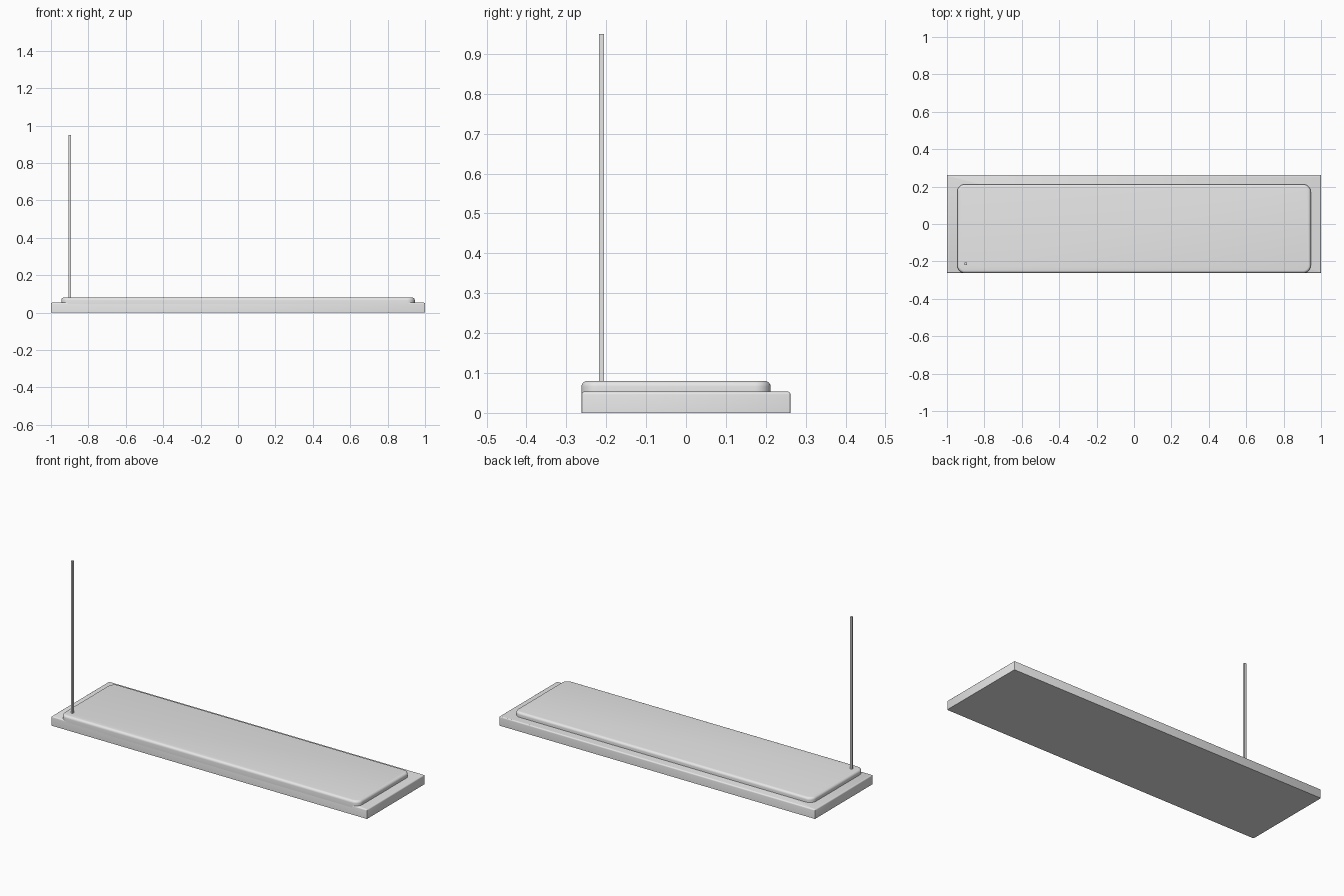
import bpy, bmesh

if "Cube" in bpy.data.objects:
    bpy.data.objects.remove(bpy.data.objects["Cube"])

grey = bpy.data.materials.new("plain_grey")
grey.diffuse_color = (0.8, 0.8, 0.8, 1)
grey.use_nodes = True
grey.node_tree.nodes["Principled BSDF"].inputs["Base Color"].default_value = grey.diffuse_color


def block(name, x, y, z, corner=0, corner_seg=1, top=0, top_seg=1):
    """Box from ranges, with rounded upright corners and a rounded top rim."""
    bm = bmesh.new()
    bmesh.ops.create_cube(bm, size=1)
    for v in bm.verts:
        for i, (lo, hi) in enumerate((x, y, z)):
            v.co[i] = lo if v.co[i] < 0 else hi
    if corner:
        upright = [e for e in bm.edges if abs(e.verts[0].co.z - e.verts[1].co.z) > 1e-5]
        bmesh.ops.bevel(bm, geom=upright, offset=corner, segments=corner_seg,
                        profile=0.5, affect='EDGES')
    if top:
        rim = [e for e in bm.edges if all(abs(v.co.z - z[1]) < 1e-5 for v in e.verts)]
        bmesh.ops.bevel(bm, geom=rim, offset=top, segments=top_seg,
                        profile=0.5, affect='EDGES')
    bmesh.ops.recalc_face_normals(bm, faces=bm.faces)
    mesh = bpy.data.meshes.new(name)
    bm.to_mesh(mesh)
    bm.free()
    mesh.materials.append(grey)
    ob = bpy.data.objects.new(name, mesh)
    bpy.context.collection.objects.link(ob)
    bpy.ops.object.select_all(action='DESELECT')
    ob.select_set(True)
    bpy.context.view_layer.objects.active = ob
    if corner or top:
        bpy.ops.object.shade_smooth_by_angle(angle=0.6)
    return ob


# wide base with a softened top edge
block("base_slab", (-1, 1), (-0.262, 0.262), (0, 0.053),
      corner=0.004, corner_seg=2, top=0.007, top_seg=4)

# raised platform, flush with the front of the base
block("raised_platform", (-0.945, 0.945), (-0.262, 0.212), (0.04, 0.08),
      corner=0.04, corner_seg=10, top=0.014, top_seg=5)

# thin upright pole near the front left corner
block("pole", (-0.906, -0.894), (-0.218, -0.206), (0.07, 0.95))
